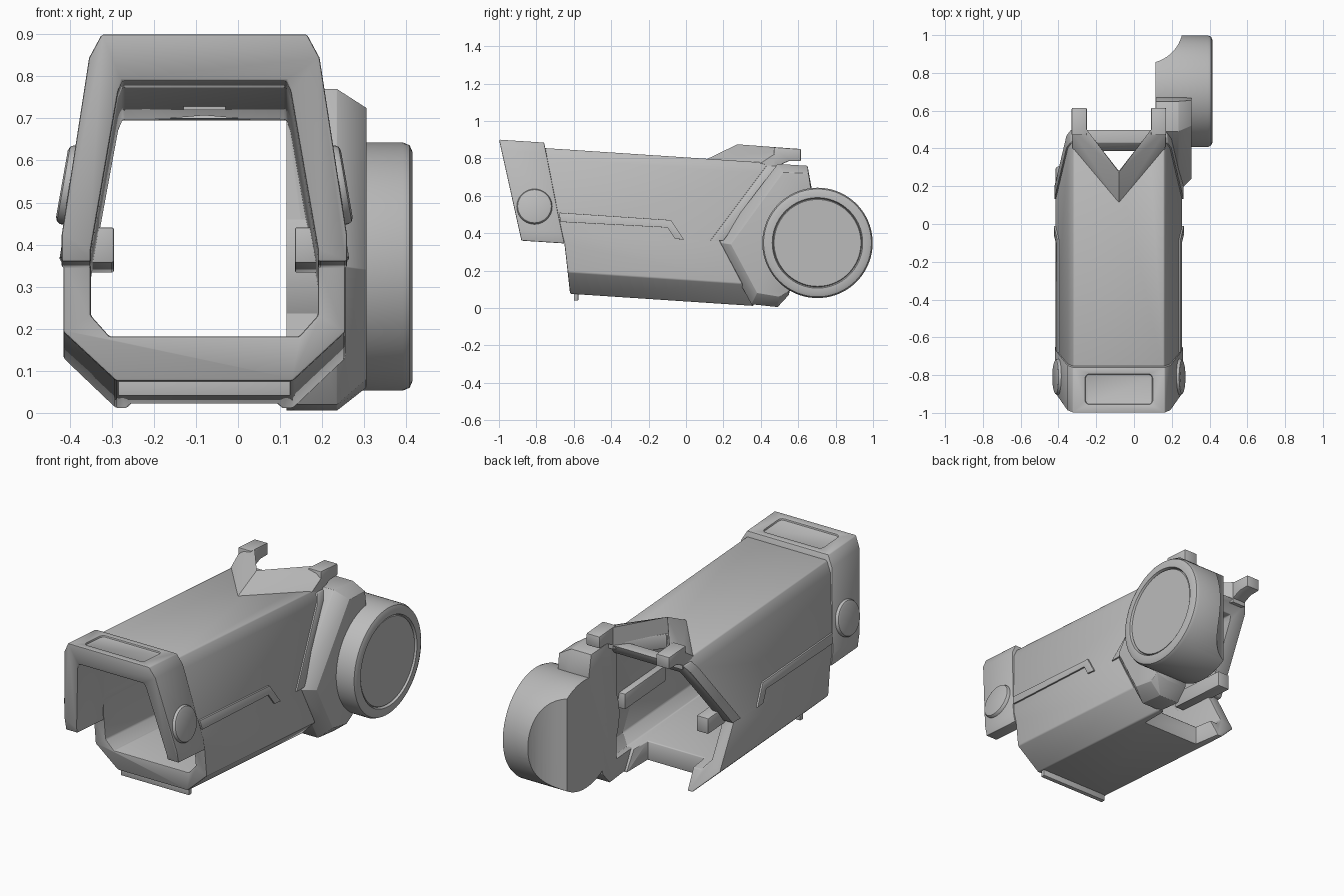
import bpy, bmesh, math
from mathutils import Matrix, Vector

if "Cube" in bpy.data.objects:
    bpy.data.objects.remove(bpy.data.objects["Cube"])

grey = bpy.data.materials.new("plain_grey")
grey.use_nodes = True
grey.diffuse_color = (0.5, 0.5, 0.5, 1)
grey.node_tree.nodes["Principled BSDF"].inputs["Base Color"].default_value = (0.5, 0.5, 0.5, 1)

CX = -0.08        # centre line of the sleeve
PITCH = -0.066    # the sleeve drops towards the back


def make(name, bm):
    bmesh.ops.remove_doubles(bm, verts=bm.verts, dist=1e-5)
    bmesh.ops.recalc_face_normals(bm, faces=bm.faces)
    mesh = bpy.data.meshes.new(name)
    bm.to_mesh(mesh)
    bm.free()
    ob = bpy.data.objects.new(name, mesh)
    bpy.context.collection.objects.link(ob)
    mesh.materials.append(grey)
    return ob


def prism(name, pts, axis, lo, hi, pitched=False):
    """Extrude a 2D outline along an axis."""
    def place(p, d):
        x, y, z = {"x": (d, *p), "y": (p[0], d, p[1]), "z": (*p, d)}[axis]
        return (x, y, z + PITCH * y if pitched else z)
    bm = bmesh.new()
    ends = [[bm.verts.new(place(p, d)) for p in pts] for d in (lo, hi)]
    for ring in ends:
        bm.faces.new(ring)
    for i in range(len(pts)):
        j = (i + 1) % len(pts)
        bm.faces.new((ends[0][i], ends[0][j], ends[1][j], ends[1][i]))
    return make(name, bm)


def hull(name, pts):
    bm = bmesh.new()
    bmesh.ops.convex_hull(bm, input=[bm.verts.new(p) for p in pts])
    bmesh.ops.dissolve_limit(bm, angle_limit=0.01, verts=bm.verts, edges=bm.edges)
    return make(name, bm)


def lathe(name, profile, matrix, steps=64):
    """Turn (radius, x) points about the x axis."""
    bm = bmesh.new()
    vs = [bm.verts.new((x, 0, r)) for r, x in profile]
    es = [bm.edges.new(pair) for pair in zip(vs, vs[1:])]
    bmesh.ops.spin(bm, geom=vs + es, cent=(0, 0, 0), axis=(1, 0, 0),
                   angle=math.tau, steps=steps, use_duplicate=False)
    bm.transform(matrix)
    return make(name, bm)


def bake(ob):
    dg = bpy.context.evaluated_depsgraph_get()
    mesh = bpy.data.meshes.new_from_object(ob.evaluated_get(dg))
    ob.modifiers.clear()
    ob.data = mesh


def cut(ob, cutter, op="DIFFERENCE", keep=False):
    mod = ob.modifiers.new("cut", "BOOLEAN")
    mod.object, mod.operation, mod.solver = cutter, op, "EXACT"
    bake(ob)
    if not keep:
        bpy.data.objects.remove(cutter)


def finish(ob, width=0.008):
    if width:
        mod = ob.modifiers.new("soft_edges", "BEVEL")
        mod.width, mod.segments, mod.limit_method = width, 2, "ANGLE"
        mod.angle_limit = math.radians(25)
        bake(ob)
    bpy.ops.object.select_all(action="DESELECT")
    ob.select_set(True)
    bpy.context.view_layer.objects.active = ob
    bpy.ops.object.shade_smooth_by_angle(angle=math.radians(32))


def section(half):
    return [(CX + u, z) for u, z in half] + [(CX - u, z) for u, z in reversed(half)]


def grown(half, side, top=0.0):
    return [(u + side, z + (top if z > 0.7 else 0)) for u, z in half]


OUTER = [(0.21, 0.035), (0.335, 0.15), (0.335, 0.365), (0.27, 0.75), (0.24, 0.805)]
INNER = [(0.225, 0.14), (0.27, 0.19), (0.27, 0.33), (0.205, 0.70), (0.195, 0.725)]


def shell(name, half, side):
    """Hollow sleeve piece trimmed to a side outline."""
    ob = prism(name, section(half), "y", -1.3, 1.0, True)
    cut(ob, prism("trim", side, "x", -1, 1), "INTERSECT")
    cut(ob, prism("bore", section(INNER), "y", -1.4, 1.1, True))
    return ob


# Main sleeve with a notched roof and floor at the back
body = shell("sleeve_body", OUTER, [(-0.8, 0.95), (-0.65, 0.345), (-0.6, -0.1), (0.4, -0.1),
                                    (0.36, 0.02), (0.18, 0.36), (0.5, 0.8), (0.5, 0.95)])
cut(body, prism("roof_notch", [(CX, 0.28), (CX + 0.21, 0.55), (CX - 0.21, 0.55)], "z", 0.5, 1.2))
cut(body, prism("floor_notch", [(CX - 0.17, 0.2), (CX + 0.17, 0.2), (CX + 0.2, 0.6), (CX - 0.2, 0.6)],
                "z", -0.2, 0.3))
finish(body)

# Front cap with a recessed top panel
cap = shell("front_cap", grown(OUTER, 0.004, 0.029),
            [(-1.015, 0.97), (-0.88, 0.36), (-0.65, 0.345), (-0.685, 0.51), (-0.775, 0.97)])
panel = [(CX + sx * a, -0.875 + sy * b) for sx, sy, order in
         ((1, 1, 1), (-1, 1, -1), (-1, -1, 1), (1, -1, -1))
         for a, b in [(0.178, 0.06), (0.172, 0.074), (0.16, 0.08)][::order]]
cut(cap, prism("panel_recess", panel, "z", 0.824, 1.0, True))
finish(cap, 0.006)

# Raised side strips and the slanted rear rims
strip = shell("side_strips", grown(OUTER, 0.009),
              [(-0.68, 0.51), (-0.08, 0.47), (-0.01, 0.365), (-0.06, 0.37), (-0.1, 0.43), (-0.67, 0.46)])
finish(strip, 0.003)
rim = shell("rear_rims", grown(OUTER, 0.008), [(0.13, 0.36), (0.43, 0.76), (0.5, 0.76), (0.2, 0.36)])
finish(rim, 0.003)

# Lip under the front edge
lip = prism("bottom_lip", [(-0.6, 0.04), (-0.575, 0.04), (-0.575, 0.1), (-0.6, 0.1)], "x", -0.285, 0.125)
finish(lip, 0.004)

# Small tab under the roof
tab = prism("roof_tab", [(-0.13, 0.72), (-0.03, 0.72), (-0.03, 0.735), (-0.13, 0.735)], "y", -0.05, 0.15)
finish(tab, 0)

for side, label in ((1, "left"), (-1, "right")):
    # Half of the raised V crest and its prong
    crest = hull(label + "_crest", [(CX + side * u, y, z) for u, y, z in (
        (0, 0.11, 0.795), (0, 0.11, 0.73), (0, 0.275, 0.875), (0, 0.275, 0.71),
        (0.17, 0.5, 0.858), (0.17, 0.5, 0.74), (0.245, 0.4, 0.775), (0.25, 0.5, 0.84), (0.25, 0.5, 0.74))])
    finish(crest, 0)
    x0, x1 = sorted((CX + side * 0.17, CX + side * 0.25))
    prong = prism(label + "_prong", [(0.47, 0.75), (0.55, 0.785), (0.615, 0.785), (0.615, 0.85), (0.47, 0.86)],
                  "x", x0, x1)
    finish(prong, 0.006)
    # Inner guide block
    x0, x1 = sorted((CX + side * 0.215, CX + side * 0.285))
    guide = prism(label + "_guide_block", [(x0, 0.355), (x1, 0.355), (x1, 0.44), (x0, 0.44)],
                  "y", -0.02, 0.33, True)
    finish(guide, 0.005)
    # Round side button, tilted with the wall
    place = (Matrix.Translation((CX + side * 0.313, -0.81, 0.54))
             @ Matrix.Scale(side, 4, (1, 0, 0)) @ Matrix.Rotation(math.radians(-10), 4, "Y"))
    button = lathe(label + "_button", [(0, -0.02), (0.095, -0.02), (0.095, 0.014), (0.09, 0.022),
                                       (0.08, 0.026), (0, 0.026)], place, 40)
    finish(button, 0)

# Joint housing on the left rear
base = [(0.17, 0.35), (0.49, 0.77), (0.65, 0.76), (0.67, 0.65), (0.55, 0.07), (0.49, 0.005), (0.35, 0.02)]
face = [(0.24, 0.34), (0.52, 0.725), (0.655, 0.72), (0.67, 0.62), (0.55, 0.09), (0.5, 0.06), (0.38, 0.08)]
housing = hull("joint_housing", [(x, y, z) for x in (0.115, 0.235) for y, z in base]
               + [(0.305, y, z) for y, z in face])
cut(housing, prism("bore", section(INNER), "y", -1, 0.43, True))
finish(housing, 0.005)

# Joint drum with an inset face and a scooped inner corner
drum = lathe("joint_drum", [(0, 0.408), (0.232, 0.408), (0.236, 0.4), (0.242, 0.415), (0.272, 0.415),
                            (0.288, 0.408), (0.295, 0.392), (0.295, 0.115), (0, 0.115)],
             Matrix.Translation((0, 0.703, 0.348)), 96)
scoop = [(0.06 + 0.2 * math.cos(a), 1.05 + 0.2 * math.sin(a))
         for a in (math.tau * i / 64 for i in range(64))]
cut(drum, prism("scoop", scoop, "z", -0.2, 1))
finish(drum, 0)
